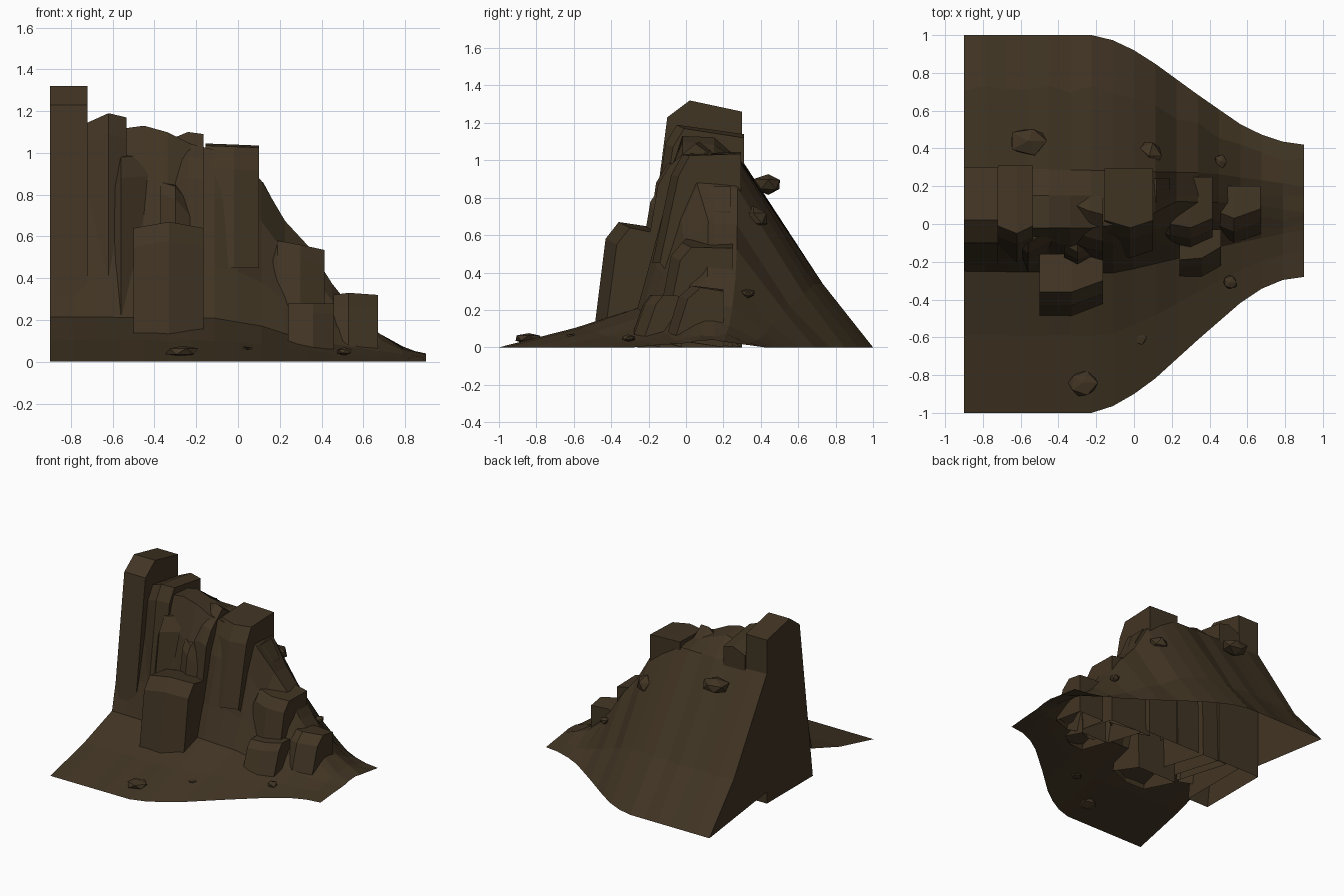
import bpy, bmesh, random
from mathutils import Vector
from math import sin

random.seed(4)
cube = bpy.data.objects.get("Cube")
if cube:
    bpy.data.objects.remove(cube)

rock_brown = bpy.data.materials.new("rock_brown")
rock_brown.use_nodes = True
COLOR = (0.053, 0.035, 0.017, 1)
rock_brown.diffuse_color = COLOR
bsdf = rock_brown.node_tree.nodes["Principled BSDF"]
bsdf.inputs["Base Color"].default_value = COLOR
bsdf.inputs["Roughness"].default_value = 1


def finish(name, bm):
    mesh = bpy.data.meshes.new(name)
    bm.to_mesh(mesh)
    bm.free()
    mesh.materials.append(rock_brown)
    obj = bpy.data.objects.new(name, mesh)
    bpy.context.collection.objects.link(obj)
    return obj


def curve(x, keys):
    """Piecewise linear lookup through (x, value) keys."""
    for (a, va), (b, vb) in zip(keys, keys[1:]):
        if x <= b:
            return va + (vb - va) * max(0, (x - a) / (b - a))
    return keys[-1][1]


# Hillside: an open sheet swept along x, with a gentle apron, cliff and back slope
FRONT = [(-.22, -1), (-.1, -.96), (0, -.9), (.11, -.82), (.33, -.62), (.56, -.42), (.67, -.345), (.79, -.295), (.9, -.28)]
BACK = [(-.22, 1), (-.1, .97), (0, .92), (.11, .85), (.33, .69), (.56, .53), (.67, .475), (.79, .435), (.9, .42)]
BASE_Y = [(-.9, -.25), (-.1, -.26), (.2, -.19), (.5, -.11), (.9, -.03)]
BASE_Z = [(-.9, .215), (-.12, .21), (.12, .17), (.3, .11), (.55, .07), (.9, .02)]
RIDGE = [(-.9, 1), (-.6, 1.11), (-.45, 1.13), (-.34, 1.1), (-.2, 1.03), (.02, .99), (.11, .87), (.22, .68),
         (.34, .55), (.42, .42), (.52, .27), (.67, .14), (.78, .065), (.9, .035)]
SHOULDER = [(-.9, 1), (-.1, 1), (.1, .87), (.22, .66), (.34, .52), (.52, .25), (.67, .12), (.9, .03)]
RIDGE_Y = [(-.2, -.02), (.05, .02), (.2, .12), (.6, .11), (.9, .06)]


def section(x):
    f, b = curve(x, FRONT), curve(x, BACK)
    by, bz = curve(x, BASE_Y), curve(x, BASE_Z)
    rz, sz = curve(x, RIDGE), curve(x, SHOULDER)
    w = .018 * sin(x * 23)
    ridge_y = curve(x, RIDGE_Y)
    back_y = curve(x, [(-.9, .3), (.4, .27), (.9, .2)])
    mid_y = back_y + (b - back_y) * .6
    cliff = [(by + (ridge_y - by) * t + w, bz + (rz - bz) * h) for t, h in ((.3, .3), (.65, .72))]
    return [(f, 0), (f + (by - f) * .55, bz * .48 + w * .2), (by, bz), *cliff,
            (ridge_y, rz), (.15, rz * .99 + w * .3), (back_y, sz),
            (mid_y + w, sz * .34), (b, 0)]


bm = bmesh.new()
STEPS = 16
grid = []
for i in range(STEPS + 1):
    x = -.9 + 1.8 * i / STEPS
    grid.append([bm.verts.new((x, y, z)) for y, z in section(x)])
for r, s in zip(grid, grid[1:]):
    for j in range(len(r) - 1):
        bm.faces.new((r[j], s[j], s[j + 1], r[j + 1]))
# End wall closing the back slope beside the tower
foot = bm.verts.new((-.9, .3, .09))
bm.faces.new((grid[0][-1], foot, grid[0][-3], grid[0][-2]))
finish("hillside", bm)


def block(name, xs, profile, dy=None, dz=None):
    """Faceted block, open below: a yz profile (front foot to back foot) lofted over x stations."""
    bm = bmesh.new()
    dy, dz = dy or [0] * len(xs), dz or [0] * len(xs)
    last = len(profile) - 1
    rings = []
    for x, oy, oz in zip(xs, dy, dz):
        rings.append([bm.verts.new((x, y + (oy if k < last - 1 else 0), z + (oz if 0 < k < last else 0)))
                      for k, (y, z) in enumerate(profile)])
    for r, s in zip(rings, rings[1:]):
        for k in range(last):
            bm.faces.new((r[k], s[k], s[k + 1], r[k + 1]))
    bm.faces.new(reversed(rings[0]))
    bm.faces.new(rings[-1])
    bmesh.ops.recalc_face_normals(bm, faces=bm.faces)
    return finish(name, bm)


block("tower_block", [-.9, -.72], [(-.26, 0), (-.1, 1.23), (.02, 1.32), (.3, 1.26), (.3, 0)])
block("crest_block", [-.72, -.62, -.535], [(-.24, .1), (-.1, 1.08), (-.04, 1.18), (.31, 1.13), (.3, 0)],
      [.03, -.01, .03], [-.035, .01, -.01])
block("narrow_slab", [-.61, -.56, -.4], [(-.27, .1), (-.16, .88), (-.1, .98), (.05, 1.02), (.27, .94), (.29, 0)],
      [.05, 0, .09], [-.08, 0, .01])
block("upper_slab", [-.36, -.24, -.165], [(-.22, .45), (-.15, .88), (-.09, .98), (.05, 1.1), (.27, .94), (.29, 0)],
      [.07, .02, 0], [-.05, 0, -.01])
block("leaning_slab", [-.37, -.3, -.2], [(-.27, .3), (-.19, .78), (-.15, .84), (-.02, .86), (0, .3)],
      [.04, 0, .04], [.02, 0, -.12])
block("summit_block", [-.155, -.02, .1], [(-.16, .45), (-.06, .92), (0, 1.03), (.295, 1.04), (.29, 0)],
      [.02, -.02, .02], [.005, 0, -.005])
block("front_block", [-.5, -.33, -.165], [(-.49, .1), (-.43, .58), (-.36, .67), (-.16, .64), (-.14, 0)],
      [0, 0, .06], [-.03, 0, -.03])
block("shoulder_block", [.06, .12, .19], [(-.09, .2), (-.01, .55), (.06, .8), (.12, .86), (.24, .86), (.25, 0)],
      [0, 0, .04], [0, 0, -.13])
block("middle_block", [.14, .19, .3, .415], [(-.17, .08), (-.09, .48), (-.03, .55), (.25, .545), (.25, 0)],
      [.05, .03, .01, .06], [-.02, .03, .01, -.015])
block("low_block", [.24, .36, .46], [(-.29, .06), (-.23, .23), (-.19, .28), (-.03, .275), (-.02, 0)],
      [0, .01, .07])
block("end_block", [.455, .53, .67], [(-.11, .04), (-.04, .26), (.03, .32), (.2, .3), (.2, 0)],
      [.03, 0, .05], [0, .01, 0])


# Loose faceted stones on the slopes
def stone(name, place, size):
    bm = bmesh.new()
    bmesh.ops.create_icosphere(bm, subdivisions=1, radius=1)
    for v in bm.verts:
        v.co *= random.uniform(.85, 1.15)
        v.co = Vector([c * s for c, s in zip(v.co, size)]) + Vector(place)
    finish(name, bm)


STONES = [((-.56, .44, .87), (.11, .08, .06)), ((.08, .36, .69), (.07, .08, .06)),
          ((.46, .33, .29), (.035, .04, .025)), ((-.27, -.84, .05), (.08, .075, .03)),
          ((.03, -.6, .06), (.04, .04, .015)), ((.51, -.31, .05), (.04, .04, .02))]
for i, (place, size) in enumerate(STONES):
    stone("stone_%d" % (i + 1), place, size)
